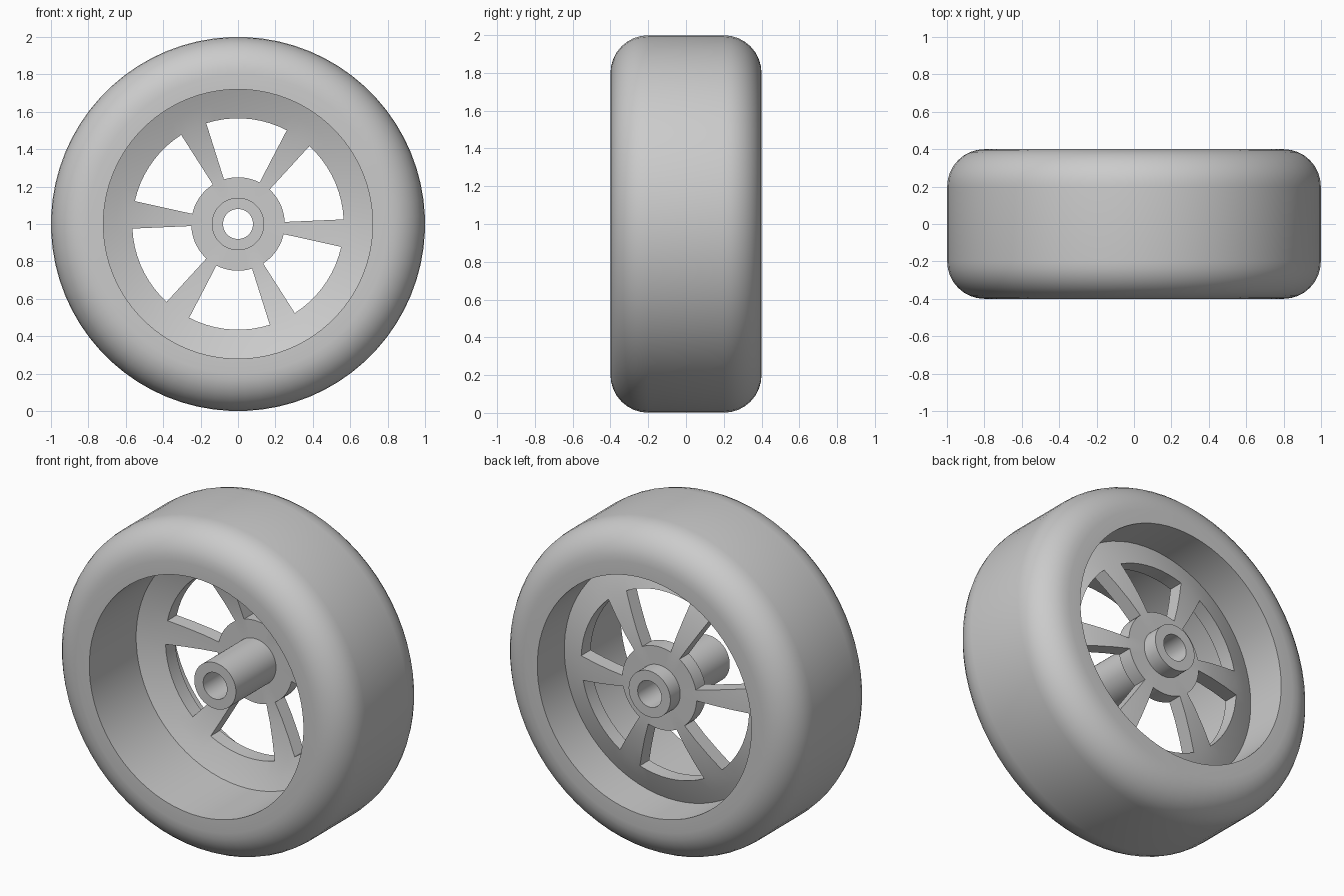
import bpy, bmesh, math

SEG = 72
OFFSET = math.radians(2.5)
AXLE_Z = 1.0

if "Cube" in bpy.data.objects:
    bpy.data.objects.remove(bpy.data.objects["Cube"], do_unlink=True)

grey = bpy.data.materials.new("plain grey")
grey.use_nodes = True
grey.diffuse_color = (0.6, 0.6, 0.6, 1)
grey.node_tree.nodes["Principled BSDF"].inputs["Base Color"].default_value = (0.6, 0.6, 0.6, 1)


def finish(bm, name):
    """Turn a bmesh into a smooth shaded object centred on the axle."""
    bmesh.ops.recalc_face_normals(bm, faces=bm.faces)
    mesh = bpy.data.meshes.new(name)
    bm.to_mesh(mesh)
    bm.free()
    obj = bpy.data.objects.new(name, mesh)
    bpy.context.collection.objects.link(obj)
    mesh.materials.append(grey)
    obj.location.z = AXLE_Z
    bpy.ops.object.select_all(action='DESELECT')
    obj.select_set(True)
    bpy.context.view_layer.objects.active = obj
    bpy.ops.object.shade_smooth_by_angle(angle=math.radians(30))
    return obj


def revolve(profile, closed=True, skip=None):
    """Spin (radius, y) points round the y axis; skip(segment, r) leaves holes."""
    bm = bmesh.new()
    rings = []
    for i in range(SEG):
        a = OFFSET + math.tau * i / SEG
        rings.append([bm.verts.new((r * math.cos(a), y, r * math.sin(a))) for r, y in profile])
    n = len(profile)
    for i in range(SEG):
        a, b = rings[i], rings[(i + 1) % SEG]
        for j in range(n if closed else n - 1):
            k = (j + 1) % n
            if skip and skip(i, (profile[j][0] + profile[k][0]) / 2):
                continue
            bm.faces.new((a[j], a[k], b[k], b[j]))
    return bm


# Tyre with rounded shoulders and a straight inner wall
tyre_profile = [(0.72, -0.4)]
for sign, start in ((-1, 0), (1, 90)):
    for step in range(9):
        t = math.radians(90 * step / 8)
        if sign < 0:
            tyre_profile.append((0.8 + 0.2 * math.sin(t), -0.2 - 0.2 * math.cos(t)))
        else:
            tyre_profile.append((0.8 + 0.2 * math.cos(t), 0.2 + 0.2 * math.sin(t)))
tyre_profile.append((0.72, 0.4))
finish(revolve(tyre_profile), "tyre")


# Domed spoke disc: six windows, each 45 degrees wide, leave six spokes
def window(segment, radius):
    return segment % 12 < 9 and 0.25 < radius < 0.565


disc_profile = [(0.725, 0.048), (0.65, 0.08), (0.565, 0.11), (0.46, 0.135),
                (0.35, 0.155), (0.25, 0.165), (0.13, 0.165)]
bm = revolve(disc_profile, closed=False, skip=window)
thick = bmesh.ops.extrude_face_region(bm, geom=bm.faces[:], use_keep_orig=True)
back = [v for v in thick["geom"] if isinstance(v, bmesh.types.BMVert)]
bmesh.ops.translate(bm, verts=back, vec=(0, 0.09, 0))
finish(bm, "spoke_disc")

# Hollow hub tube, longer at the front of the disc
finish(revolve([(0.08, -0.22), (0.14, -0.22), (0.14, 0.35), (0.08, 0.35)]), "hub_tube")
